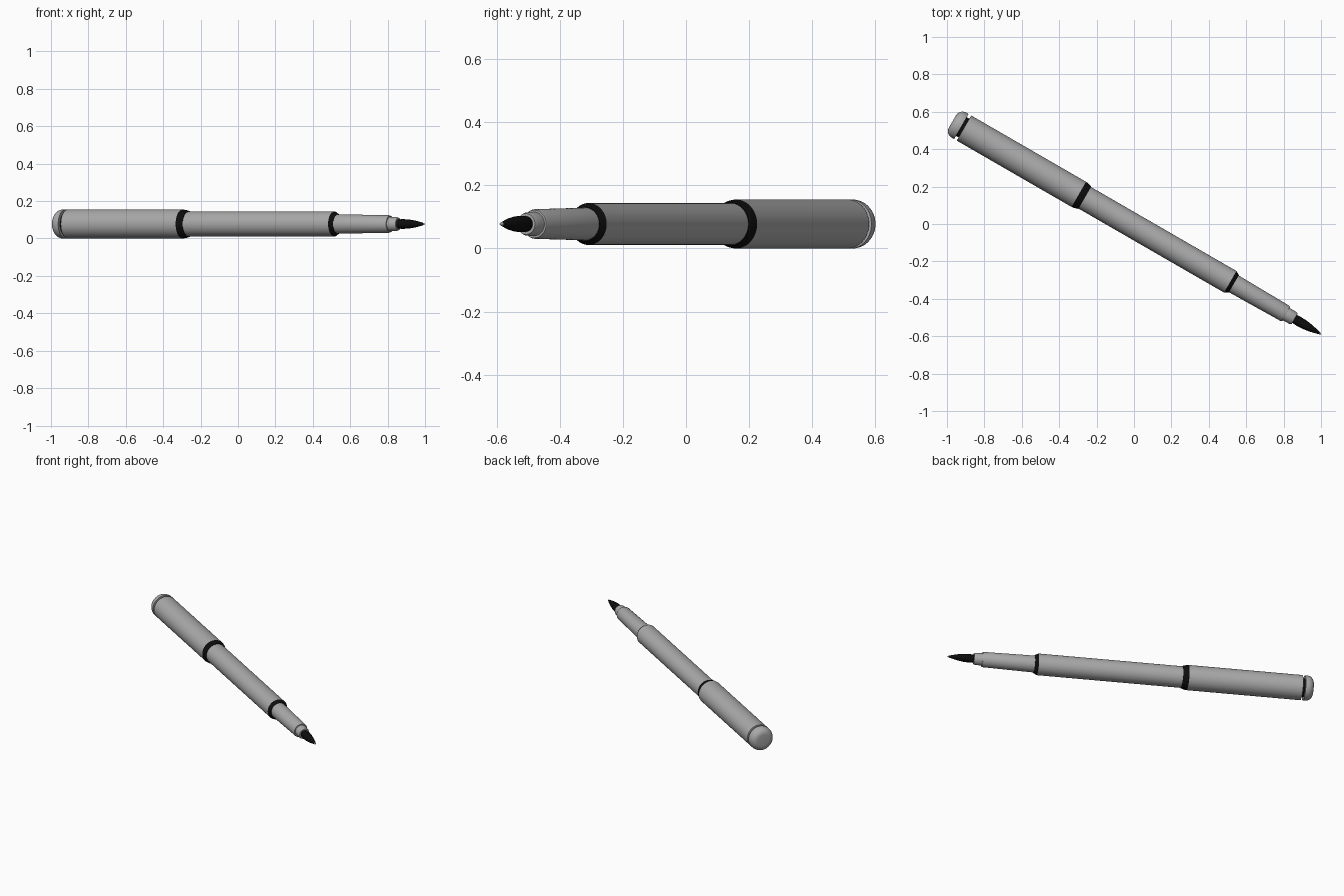
import bpy, bmesh, math
from mathutils import Matrix

cube = bpy.data.objects.get("Cube")
if cube:
    bpy.data.objects.remove(cube, do_unlink=True)


def material(name, value):
    m = bpy.data.materials.new(name)
    m.use_nodes = True
    color = (value, value, value, 1)
    m.diffuse_color = color
    m.node_tree.nodes["Principled BSDF"].inputs["Base Color"].default_value = color
    return m


GREY = material("satin grey", 0.40)
BLACK = material("black", 0.004)

# Pen lies flat, its axis turned thirty degrees from the x axis
PLACE = (Matrix.Translation((-0.005, -0.009, 0.0775))
         @ Matrix.Rotation(math.radians(-30), 4, "Z")
         @ Matrix.Rotation(math.radians(90), 4, "Y"))
SIDES = 48


def lathe(name, profile, mat):
    """Revolve (position along the pen, radius) points around the pen's axis."""
    bm = bmesh.new()
    rings = []
    for s, r in profile:
        if r == 0:
            rings.append([bm.verts.new((0, 0, s))] * SIDES)
        else:
            rings.append([bm.verts.new((r * math.cos(a), r * math.sin(a), s))
                          for a in (math.tau * i / SIDES for i in range(SIDES))])
    for low, high in zip(rings, rings[1:]):
        for i in range(SIDES):
            j = (i + 1) % SIDES
            bm.faces.new(dict.fromkeys((low[i], low[j], high[j], high[i])))
    bmesh.ops.recalc_face_normals(bm, faces=bm.faces)
    bmesh.ops.transform(bm, matrix=PLACE, verts=bm.verts)
    mesh = bpy.data.meshes.new(name)
    bm.to_mesh(mesh)
    bm.free()
    mesh.materials.append(mat)
    obj = bpy.data.objects.new(name, mesh)
    bpy.context.collection.objects.link(obj)
    bpy.ops.object.select_all(action="DESELECT")
    obj.select_set(True)
    bpy.context.view_layer.objects.active = obj
    bpy.ops.object.shade_smooth_by_angle(angle=math.radians(30))
    return obj


# Cap: rounded end plug, dark groove, tube and dark lip
CAP = 0.0775
FILLET = 0.04
plug = [(-1.115, 0)]
for k in range(7):
    a = math.radians(15 * k)
    plug.append((-1.115 + FILLET * (1 - math.cos(a)), CAP - FILLET * (1 - math.sin(a))))
lathe("cap_end", plug + [(-1.06, CAP), (-1.06, 0.055)], GREY)
lathe("cap_groove", [(-1.06, 0.0575), (-1.044, 0.0575)], BLACK)
lathe("cap_tube", [(-1.044, 0.055), (-1.044, CAP), (-0.335, CAP)], GREY)
lathe("cap_lip", [(-0.335, CAP), (-0.32, 0.0755), (-0.298, 0.069), (-0.298, 0.066)], BLACK)

# Barrel with a dark bevelled shoulder
lathe("barrel", [(-0.34, 0.0665), (0.6, 0.0665)], GREY)
lathe("barrel_shoulder", [(0.6, 0.0665), (0.622, 0.054), (0.622, 0.05)], BLACK)

# Grip, collar and nib
lathe("grip", [(0.61, 0.052), (0.935, 0.047), (0.945, 0.044), (0.945, 0.036)], GREY)
lathe("collar", [(0.94, 0.038), (0.985, 0.037), (0.997, 0.033), (0.997, 0)], GREY)
lathe("nib", [(0.99, 0.024), (1.02, 0.026), (1.06, 0.0245), (1.1, 0.0185),
              (1.135, 0.010), (1.15, 0.006)], BLACK)
lathe("nib_point", [(1.15, 0.006), (1.158, 0.003), (1.161, 0)], GREY)
